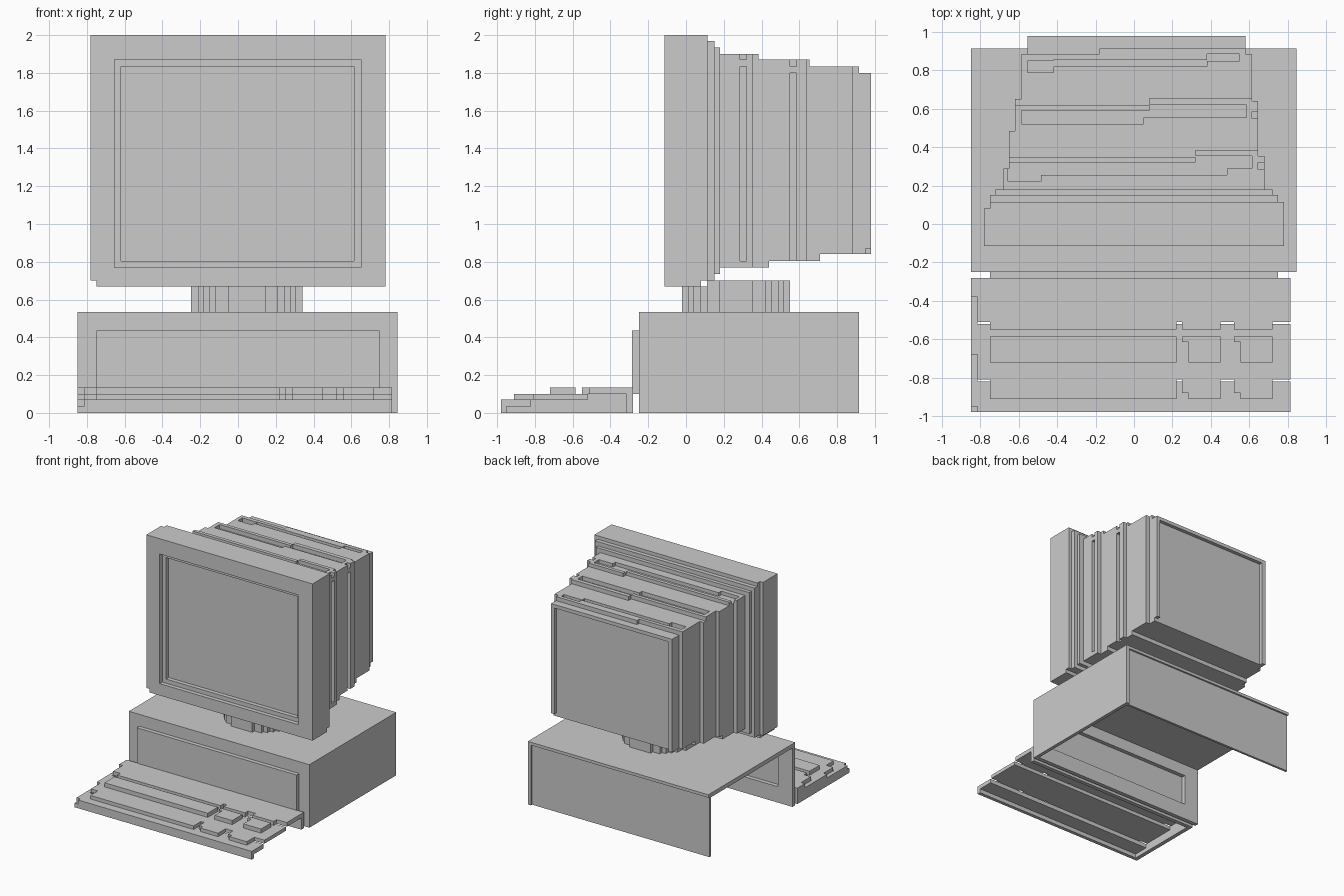
import bpy, bmesh
from itertools import product

if "Cube" in bpy.data.objects:
    bpy.data.objects.remove(bpy.data.objects["Cube"])


def block_solid(name, adds, cuts=()):
    """One clean surface from axis-aligned boxes: later 'cuts' remove from 'adds'.
    A box is ((x0, x1), (y0, y1), (z0, z1))."""
    boxes = [(b, True) for b in adds] + [(b, False) for b in cuts]
    lo = [min(b[a][0] for b in adds) for a in range(3)]
    hi = [max(b[a][1] for b in adds) for a in range(3)]
    grid = [sorted({round(min(max(v, lo[a]), hi[a]), 4) for b, _ in boxes for v in b[a]})
            for a in range(3)]

    solid = set()
    for cell in product(*(range(len(g) - 1) for g in grid)):
        mid = [(grid[a][cell[a]] + grid[a][cell[a] + 1]) / 2 for a in range(3)]
        state = False
        for b, keep in boxes:
            if all(b[a][0] < mid[a] < b[a][1] for a in range(3)):
                state = keep
        if state:
            solid.add(cell)

    bm = bmesh.new()
    verts = {}

    def vert(key):
        if key not in verts:
            verts[key] = bm.verts.new([grid[a][key[a]] for a in range(3)])
        return verts[key]

    for cell in solid:
        for axis, side in product(range(3), (0, 1)):
            nb = list(cell)
            nb[axis] += 1 if side else -1
            if tuple(nb) in solid:
                continue
            u, v = (axis + 1) % 3, (axis + 2) % 3
            ring = []
            for du, dv in ((0, 0), (1, 0), (1, 1), (0, 1)):
                k = list(cell)
                k[axis] += side
                k[u] += du
                k[v] += dv
                ring.append(vert(tuple(k)))
            bm.faces.new(ring if side else ring[::-1])
    bmesh.ops.dissolve_limit(bm, angle_limit=0.01, verts=bm.verts[:], edges=bm.edges[:])
    mesh = bpy.data.meshes.new(name)
    bm.to_mesh(mesh)
    bm.free()
    obj = bpy.data.objects.new(name, mesh)
    bpy.context.collection.objects.link(obj)
    return obj


# Desktop case: thin shell, open underneath and on the left, raised front panel
block_solid("computer_case",
            [((-.85, .845), (-.25, .915), (0, .535)),
             ((-.75, .75), (-.285, -.2), (.1, .435))],
            [((-1, .815), (-.215, .88), (-1, .5)),
             ((-.715, .715), (-.25, -.2), (.135, .4)),
             ((-1, .815), (.9, 1), (-1, .51))])

# Keyboard: stepped deck with three key groups
groups = [(-.75, .22), (.25, .45), (.52, .72)]
W = (-.85, .815)
adds = [(W, (-.98, -.28), (0, .07)),
        (W, (-.81, -.28), (0, .1)),
        (W, (-.51, -.28), (0, .135))]
cuts = []
for g in groups:
    adds += [(g, (-.91, -.8), (0, .1)),
             (g, (-.55, -.5), (0, .135)),
             (g, (-.72, -.585), (0, .135))]
for x in (.25, .52):                                   # clipped key-group corners
    cuts += [((x, x + .035), (-.73, -.615), (.1, 1)),
             ((x, x + .035), (-.92, -.88), (.07, 1))]
for y0, y1, z in ((-1, -.95, .035), (-.81, -.68, .07), (-.51, -.38, .1)):
    cuts.append(((-1, -.815), (y0, y1), (z, 1)))       # lower left border
for y0, z in ((-.95, .035), (-.82, .07), (-.52, .1)):
    cuts.append(((-.815, 1), (y0, -.315), (-1, z)))    # hollow underside
block_solid("keyboard", adds, cuts)

# Monitor stand: stepped disc
stairs = [(.10, .285), (.165, .255), (.20, .225), (.23, .19), (.26, .155), (.295, .09)]
cx, cy = .047, .265
block_solid("monitor_stand",
            [((cx - dx, cx + dx), (cy - dy, cy + dy), (.535, .70)) for dx, dy in stairs],
            [((-1, 1), (-1, .11), (.67, 1))])

# Monitor: bezel, stepped shoulders and tapering rear housing
adds = [((-.78, .78), (-.115, .115), (.67, 2.0)),
        ((-.75, .75), (.1, .15), (.70, 1.97)),
        ((-.72, .72), (.1, .18), (.735, 1.935)),
        ((-.68, .68), (.1, .98), (.77, 1.9))]
cuts = [((-1, -.75), (-1, .115), (.6, .70)),
        ((-1, 1), (.08, .115), (.6, .70)),
        ((-1, -.75), (.08, .115), (0, 3))]

# Screen opening in two steps
cuts += [((-.655, .65), (-1, -.08), (.77, 1.87)),
         ((-.62, .615), (-1, -.045), (.805, 1.835))]

# Housing taper on each side
cuts += [((x, 1), (y, 1), (0, 3)) for y, x in ((.355, .645), (.64, .615), (.885, .58))]
cuts += [((-1, x), (y, 1), (0, 3))
         for y, x in ((.29, -.65), (.485, -.62), (.65, -.585), (.885, -.555))]
cuts += [((-1, 1), (y, 1), (0, z)) for y, z in ((.44, .805), (.71, .84))]
for xs, y0, y1, z in ((.32, .35, .385, 1.87), (.08, .62, .655, 1.835), (-.18, .885, .915, 1.8)):
    cuts += [((-1, xs), (y0, 1), (z, 3)), ((xs, 1), (y1, 1), (z, 3))]

# Slightly slanted cooling grooves across the top: x0, x1, y0, y1, floor
for x0, x1, y0, y1, z in ((-.655, -.485, .22, .32, 1.87), (-.485, .32, .255, .32, 1.87),
                          (.32, .485, .255, .355, 1.87), (.485, .615, .29, .355, 1.87),
                          (-.585, .05, .52, .59, 1.835), (.05, .08, .555, .59, 1.835),
                          (.08, .585, .555, .62, 1.835),
                          (-.555, -.42, .79, .85, 1.8), (-.42, .38, .82, .855, 1.8),
                          (.38, .55, .85, .885, 1.8)):
    cuts.append(((x0, x1), (y0, y1), (z, 3)))

# Vertical grooves on the right side with small notches above
for y, x, z in ((.285, .645, 1.87), (.55, .615, 1.835)):
    cuts += [((x, 1), (y, y + .035), (.805, z - .035)),
             ((x, 1), (y, y + .035), (z, 3))]

# Recessed back panel
cuts += [((-.52, .55), (.95, 1), (.8, 1.77)),
         ((.5, 1), (.95, 1), (.8, .87))]
block_solid("monitor", adds, cuts)
